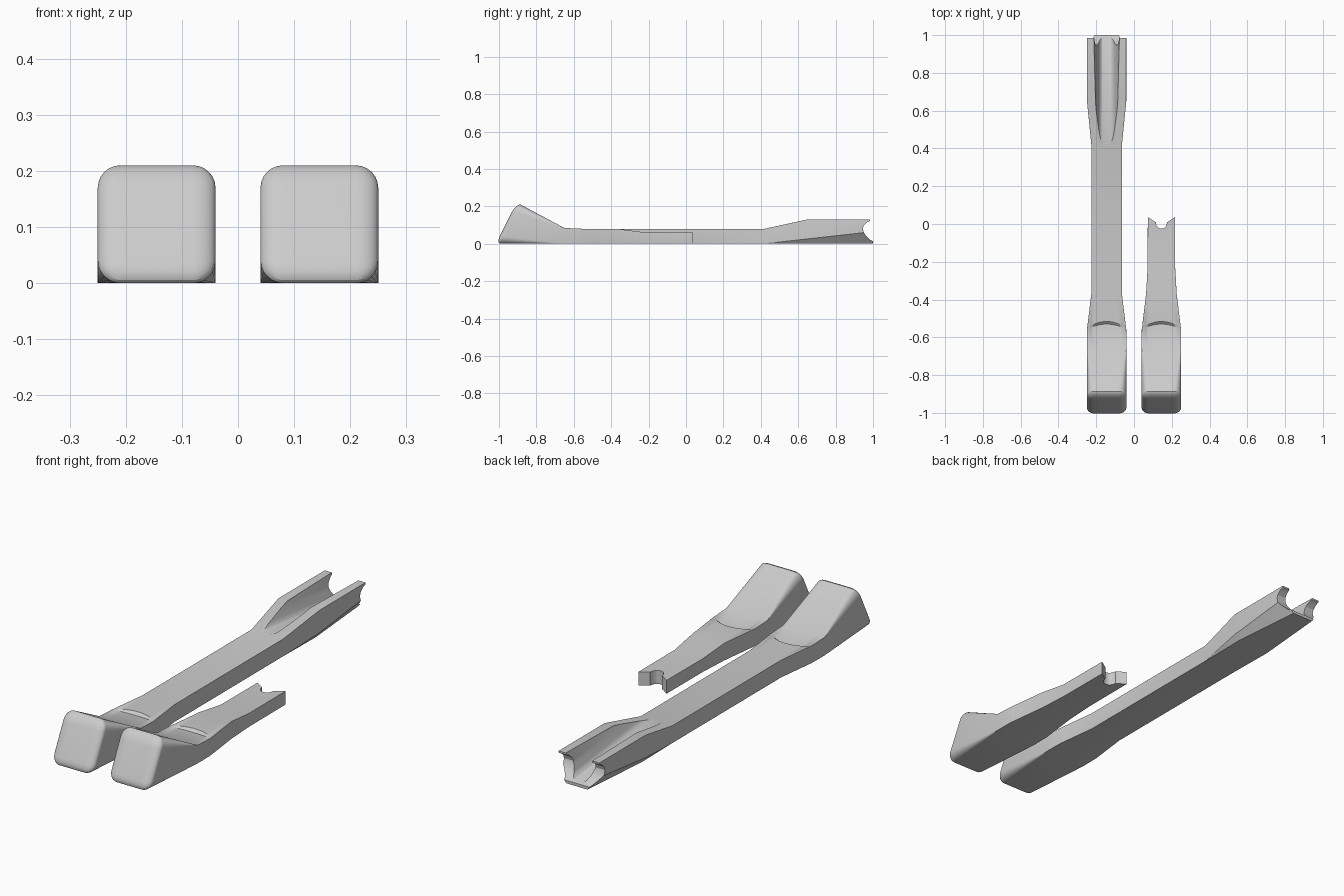
import bpy, bmesh, math

cube = bpy.data.objects.get("Cube")
if cube:
    bpy.data.objects.remove(cube, do_unlink=True)

grey = bpy.data.materials.new("plain grey")
grey.use_nodes = True
COLOUR = (0.6, 0.6, 0.6, 1)
grey.diffuse_color = COLOUR
grey.node_tree.nodes["Principled BSDF"].inputs["Base Color"].default_value = COLOUR

CORNER = 6     # steps in each rounded corner
TOP = 12       # steps across the top


def make_object(name, bm):
    bmesh.ops.recalc_face_normals(bm, faces=bm.faces)
    mesh = bpy.data.meshes.new(name)
    bm.to_mesh(mesh)
    bm.free()
    mesh.materials.append(grey)
    obj = bpy.data.objects.new(name, mesh)
    bpy.context.collection.objects.link(obj)
    return obj


def loft(rings):
    """Skin a list of equal rings and cap both ends."""
    bm = bmesh.new()
    rows = [[bm.verts.new(p) for p in ring] for ring in rings]
    n = len(rows[0])
    for a, b in zip(rows, rows[1:]):
        for i in range(n):
            j = (i + 1) % n
            bm.faces.new((a[i], a[j], b[j], b[i]))
    bm.faces.new(rows[0])
    bm.faces.new(rows[-1])
    return bm


def section(cx, y, half, top, base=0, r=0.0005, low=None, shear=0, arch=0, dip=0):
    """Closed bar section; low=(x, z) gives a straight lower chamfer."""
    right = []
    for i in range(CORNER + 1):
        t = i / CORNER
        a = t * math.pi / 2
        if low:
            right.append((half - low[0] * (1 - t), base + low[1] * t))
        else:
            right.append((half - r + r * math.sin(a), base + r - r * math.cos(a)))
    for i in range(CORNER + 1):
        a = i / CORNER * math.pi / 2
        right.append((half - r + r * math.cos(a), top - r + r * math.sin(a)))
    ring = [(cx + x, y + shear * z, z) for x, z in right]
    for i in range(1, TOP):
        t = 1 - 2 * i / TOP
        bow = 1 - t * t
        z = top - dip * bow
        ring.append((cx + t * (half - r), y + shear * z + arch * bow, z))
    return ring + [(cx - x, y + shear * z, z) for x, z in reversed(right)]


def head(cx):
    """Slanted rounded front block running down to the thumb scoop."""
    rings = []
    r, depth, lean = 0.04, 0.025, 0.5
    for i in range(7):
        a = i / 6 * math.pi / 2
        inset = r * (1 - math.sin(a))
        rings.append(section(cx, -0.991 - depth * math.cos(a), 0.105 - inset,
                             0.21 - inset, base=inset,
                             r=max(r - inset, 0.002), shear=lean))
    rings.append(section(cx, -0.65, 0.105, 0.084))
    rings.append(section(cx, -0.556, 0.104, 0.08, arch=0.026, dip=0.012))
    rings.append(section(cx, -0.55, 0.103, 0.08, arch=0.034))
    rings.append(section(cx, -0.37, 0.081, 0.08))
    return rings


def prism(name, points, axis, lo, hi, slope=0):
    """Hidden cutter: a flat outline extruded along one axis."""
    rings = []
    for v in (lo, hi):
        if axis == "x":
            rings.append([(v, a, b) for a, b in points])
        elif axis == "y":
            rings.append([(a, v, b - slope * (v - lo)) for a, b in points])
        else:
            rings.append([(a, b, v) for a, b in points])
    obj = make_object(name, loft(rings))
    obj.hide_render = True
    return obj


def cut(obj, cutter):
    mod = obj.modifiers.new("cut", "BOOLEAN")
    mod.operation = "DIFFERENCE"
    mod.solver = "EXACT"
    mod.object = cutter
    bpy.context.view_layer.objects.active = obj
    bpy.ops.object.modifier_apply(modifier=mod.name)
    bpy.data.objects.remove(cutter, do_unlink=True)


def smooth(obj):
    bpy.ops.object.select_all(action="DESELECT")
    obj.select_set(True)
    bpy.context.view_layer.objects.active = obj
    bpy.ops.object.shade_smooth_by_angle(angle=math.radians(25))


# Long bar with flared, chamfered rear
LX = -0.145
rings = head(LX)
rings.append(section(LX, 0.42, 0.081, 0.08, low=(0.0005, 0.0005)))
rings.append(section(LX, 0.65, 0.104, 0.13, low=(0.02, 0.026)))
rings.append(section(LX, 1.0, 0.104, 0.13, low=(0.05, 0.065)))
long_bar = make_object("long_bar", loft(rings))

# Sloping rear channel
half = [(0.012, 0), (0.024, 0.003), (0.033, 0.01), (0.04, 0.022),
        (0.055, 0.058), (0.068, 0.115), (0.08, 0.25)]
channel = [(LX + x, 0.0835 + h) for x, h in half]
channel += [(LX - x, 0.0835 + h) for x, h in reversed(half)]
cut(long_bar, prism("channel_cutter", channel, "y", 0.4, 1.1, 0.115))

# Hooked hollow in the rear end
hook = [(1.1, 0.2), (0.985, 0.2), (0.985, 0.122), (0.967, 0.114), (0.95, 0.098),
        (0.945, 0.082), (0.95, 0.062), (0.963, 0.042), (0.982, 0.022),
        (1.01, 0.009), (1.1, 0.009)]
cut(long_bar, prism("hook_cutter", hook, "x", -0.4, 0.1))
smooth(long_bar)

# Short bar with a stepped-down shank
SX = 0.145
rings = head(SX)
rings.append(section(SX, -0.23, 0.073, 0.062))
rings.append(section(SX, 0.036, 0.072, 0.062))
short_bar = make_object("short_bar", loft(rings))

# Rounded notch in the shank end
side = [(0.08, 0.042), (0.036, 0.013), (0.03, 0.01), (0.026, -0.008),
        (0.018, -0.019), (0.007, -0.024)]
notch = [(SX + x, y) for x, y in side] + [(SX - x, y) for x, y in reversed(side)]
notch += [(SX - 0.08, 0.2), (SX + 0.08, 0.2)]
cut(short_bar, prism("notch_cutter", notch, "z", -0.1, 0.2))
smooth(short_bar)
